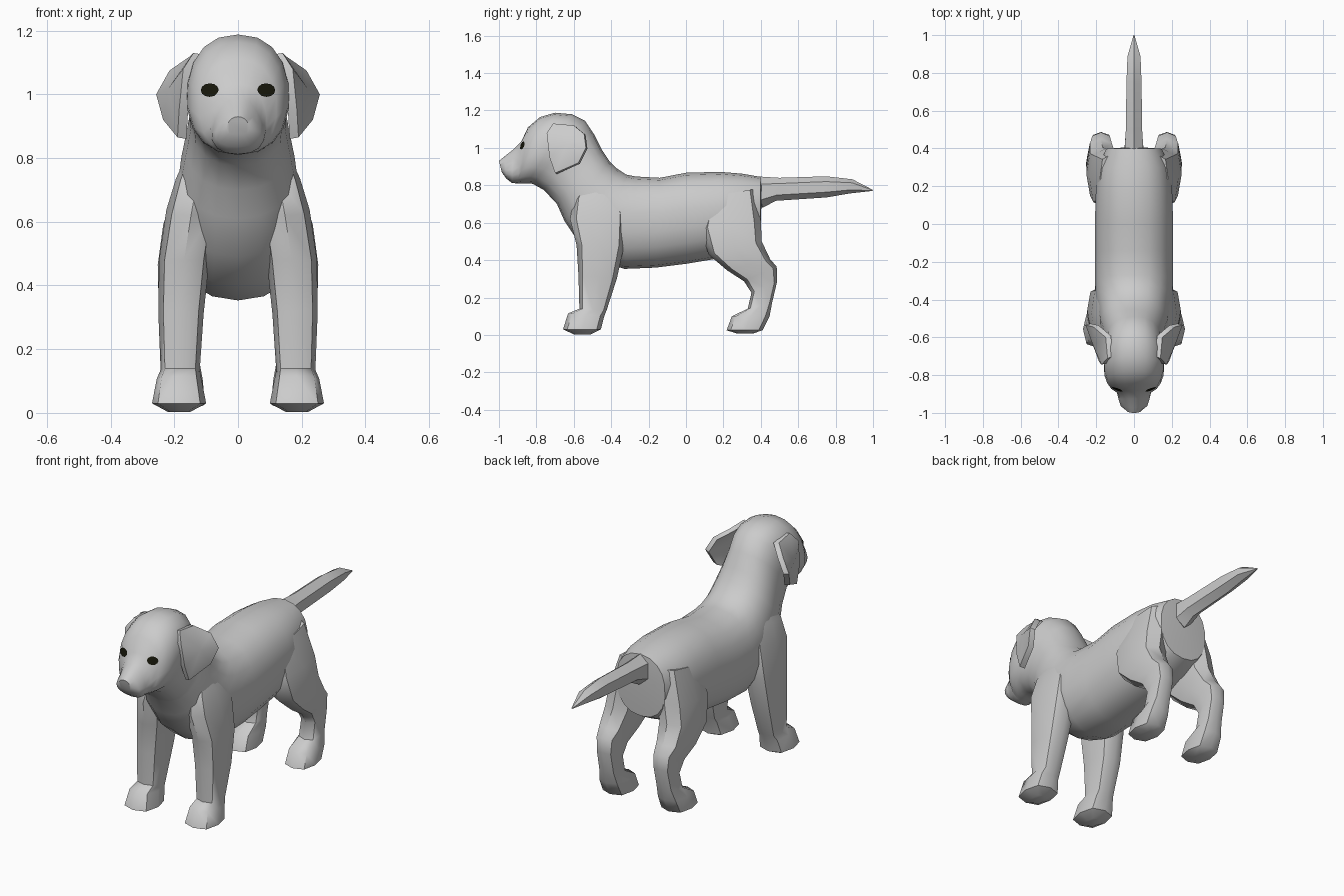
import bpy, bmesh, math
from mathutils import Vector
from mathutils.bvhtree import BVHTree

if "Cube" in bpy.data.objects:
    bpy.data.objects.remove(bpy.data.objects["Cube"])


def material(name, rgb):
    m = bpy.data.materials.new(name)
    m.diffuse_color = (*rgb, 1)
    m.use_nodes = True
    m.node_tree.nodes["Principled BSDF"].inputs["Base Color"].default_value = m.diffuse_color
    return m


FUR = material("grey fur", (0.6, 0.6, 0.6))
EYE = material("dark eye", (0.008, 0.008, 0.003))


def finish(name, verts, faces, mat, angle=45, mirror=False):
    bm = bmesh.new()
    vs = [bm.verts.new(v) for v in verts]
    for f in faces:
        bm.faces.new([vs[i] for i in f])
    bmesh.ops.recalc_face_normals(bm, faces=bm.faces)
    me = bpy.data.meshes.new(name)
    bm.to_mesh(me)
    bm.free()
    me.materials.append(mat)
    ob = bpy.data.objects.new(name, me)
    bpy.context.collection.objects.link(ob)
    bpy.ops.object.select_all(action='DESELECT')
    ob.select_set(True)
    bpy.context.view_layer.objects.active = ob
    bpy.ops.object.shade_smooth_by_angle(angle=math.radians(angle))
    if mirror:
        ob.modifiers.new("Mirror", 'MIRROR').use_clip = False
    return ob


def loft(name, rings, n, power, **kw):
    """Each ring: y, z of one end, y, z of the other end, x centre, half width, pear."""
    verts, faces = [], []
    soft = lambda u: math.copysign(abs(u) ** power, u) if abs(u) > 1e-6 else 0
    for ay, az, by, bz, xc, hw, pear in rings:
        for i in range(n):
            t = 2 * math.pi * i / n
            c, s = soft(math.cos(t)), soft(math.sin(t))
            verts.append((xc + hw * s * (1 - pear * c),
                          (ay + by) / 2 + (ay - by) / 2 * c,
                          (az + bz) / 2 + (az - bz) / 2 * c))
    for r in range(len(rings) - 1):
        for i in range(n):
            j = (i + 1) % n
            faces.append((r * n + i, r * n + j, (r + 1) * n + j, (r + 1) * n + i))
    faces += [tuple(range(n)), tuple(range(len(verts) - n, len(verts)))]
    return finish(name, verts, faces, FUR, **kw)


# Body, neck and head: back point, belly point, half width, pear shape
body_rings = [
    (.405, .78, .40, .58, .08, 0),
    (.40, .845, .395, .50, .15, 0),
    (.30, .862, .30, .45, .19, 0),
    (.18, .872, .15, .405, .205, 0),
    (0, .867, 0, .38, .21, 0),
    (-.14, .84, -.16, .36, .21, 0),
    (-.27, .847, -.33, .353, .21, 0),
    (-.32, .857, -.46, .40, .205, 0),
    (-.37, .89, -.57, .49, .19, 0),
    (-.41, .93, -.65, .61, .18, 0),
    (-.45, .99, -.69, .70, .165, 0),
    (-.49, 1.07, -.76, .775, .15, 0),
    (-.54, 1.145, -.82, .808, .155, 0),
    (-.61, 1.18, -.85, .81, .162, 0),
    (-.70, 1.188, -.87, .81, .158, 0),
    (-.78, 1.165, -.88, .81, .145, 0),
    (-.845, 1.11, -.89, .81, .122, 0),
    (-.88, 1.035, -.90, .81, .09, .1),
    (-.925, .99, -.93, .812, .078, .3),
    (-.97, .955, -.96, .835, .066, .35),
    (-1.0, .93, -.985, .87, .035, .2),
]
body = loft("body_and_head", [r[:4] + (0,) + r[4:] for r in body_rings], 18, .88, angle=50)

# Tail
loft("tail", [(a, b, c, d, 0, w, 0) for a, b, c, d, w in [
    (.33, .85, .37, .70, .055),
    (.37, .848, .41, .68, .058),
    (.50, .84, .48, .717, .05),
    (.75, .848, .75, .735, .046),
    (.89, .832, .88, .757, .04),
    (1.0, .775, .998, .77, .003)]], 6, 1, angle=35)


def leg(name, rows):
    rings = [(a, b, c, d, (x0 + x1) / 2, (x1 - x0) / 2, 0) for a, b, c, d, x0, x1 in rows]
    return loft(name, rings, 8, .72, angle=48, mirror=True)


# Front legs: front point, back point, inner x, outer x
leg("front_leg", [
    (-.54, .84, -.42, .83, .06, .15),
    (-.60, .73, -.36, .74, .06, .195),
    (-.62, .62, -.318, .655, .07, .225),
    (-.585, .48, -.33, .48, .09, .248),
    (-.575, .32, -.37, .30, .108, .25),
    (-.57, .14, -.425, .13, .12, .243),
    (-.63, .115, -.437, .10, .115, .255),
    (-.658, .03, -.455, .03, .10, .27),
    (-.60, .003, -.51, .003, .15, .22)])

# Hind legs
leg("hind_leg", [
    (.12, .74, .37, .78, .06, .18),
    (.08, .57, .40, .61, .06, .235),
    (.12, .43, .405, .50, .08, .252),
    (.22, .345, .45, .405, .10, .25),
    (.31, .287, .485, .365, .115, .235),
    (.35, .225, .487, .285, .12, .228),
    (.33, .14, .46, .17, .12, .232),
    (.245, .10, .447, .10, .11, .25),
    (.217, .025, .41, .025, .105, .255),
    (.27, .008, .36, .008, .15, .21)])

# Ears: flaring flaps hanging from the head, widest at the back
outline = [(.14, -.71, 1.13), (.15, -.60, 1.12), (.215, -.545, 1.075),
           (.257, -.535, 1.0), (.235, -.575, .92), (.19, -.70, .865),
           (.185, -.73, .95), (.172, -.745, 1.08)]
m = len(outline)
verts = outline + [(.218, -.64, 1.02)]
verts += [(x - .028, y + .008, z - .005) for x, y, z in verts]
faces = []
for i in range(m):
    j = (i + 1) % m
    faces += [(i, j, m), (m + 1 + j, m + 1 + i, 2 * m + 1), (j, i, m + 1 + i, m + 1 + j)]
finish("ear", verts, faces, FUR, angle=40, mirror=True)

# Eyes: thin discs laid on the face
tree = BVHTree.FromPolygons([v.co for v in body.data.vertices],
                            [tuple(p.vertices) for p in body.data.polygons])


def on_face(x, z):
    hit, normal, _, _ = tree.ray_cast(Vector((x, -2, z)), Vector((0, 1, 0)))
    return hit + normal * .005


k = 12
verts = [on_face(.087 + .028 * math.cos(2 * math.pi * i / k),
                 1.012 + .021 * math.sin(2 * math.pi * i / k)) for i in range(k)]
verts.append(on_face(.087, 1.012))
finish("eye", verts, [(i, (i + 1) % k, k) for i in range(k)], EYE, mirror=True)
